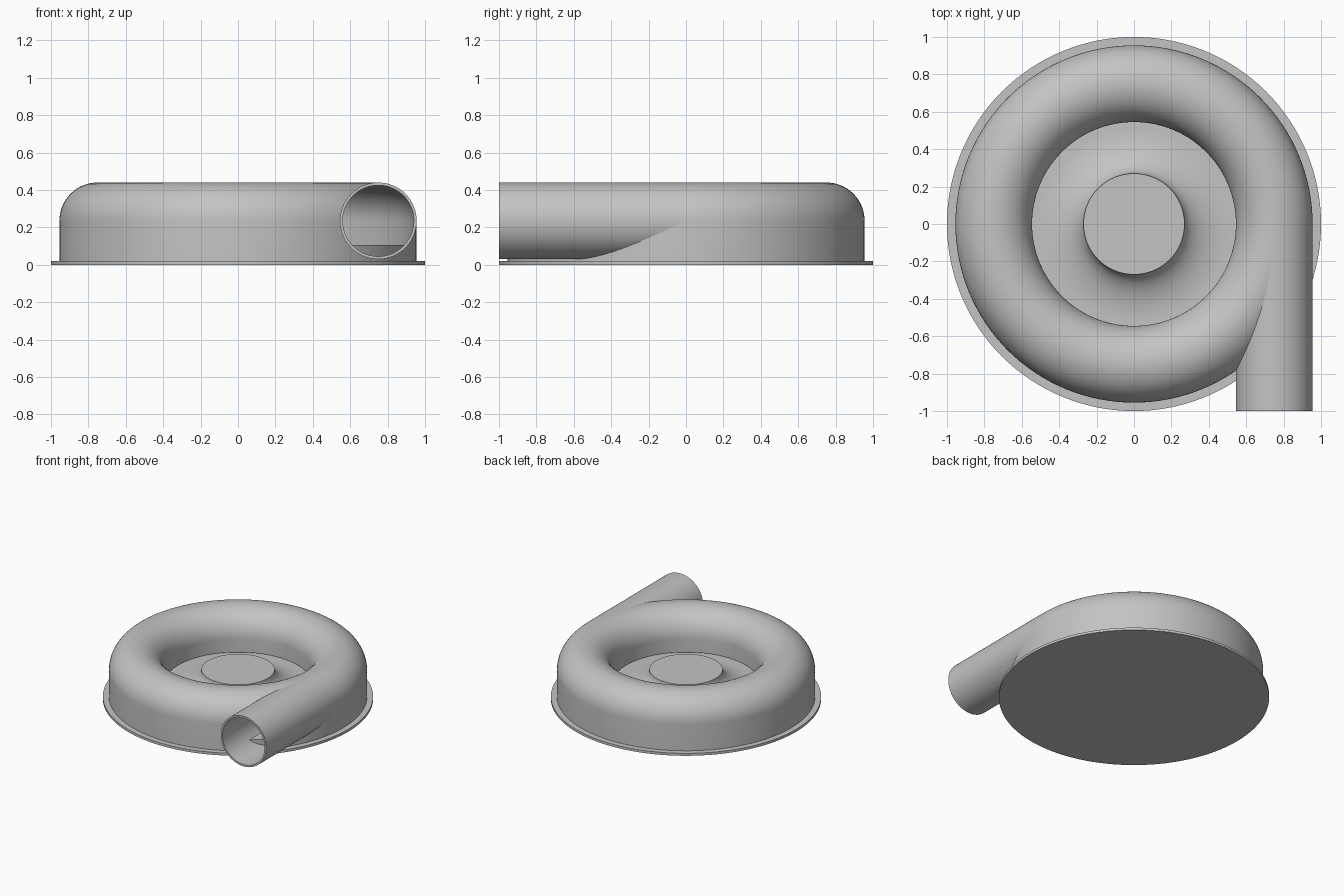
import bpy, bmesh, math
from mathutils import Matrix

cube = bpy.data.objects.get("Cube")
if cube:
    bpy.data.objects.remove(cube, do_unlink=True)

RING, TUBE, WALL, MID = 0.75, 0.205, 0.015, 0.235
PLATE, FLOOR = 0.02, 0.105

grey = bpy.data.materials.new("light grey")
grey.use_nodes = True
grey.diffuse_color = (0.55, 0.55, 0.55, 1)
grey.node_tree.nodes["Principled BSDF"].inputs["Base Color"].default_value = grey.diffuse_color


def arc(cx, cz, rx, rz, start, end, steps=24):
    """Points along an elliptical arc, angles in degrees."""
    angles = [math.radians(start + (end - start) * i / steps) for i in range(steps + 1)]
    return [(cx + rx * math.cos(a), cz + rz * math.sin(a)) for a in angles]


def lathe(name, profile, closed=False, matrix=Matrix(), sides=128):
    """Revolve a radius/height profile about z."""
    bm = bmesh.new()
    verts = [bm.verts.new((r, 0, z)) for r, z in profile]
    pairs = list(zip(verts, verts[1:]))
    if closed:
        pairs.append((verts[-1], verts[0]))
    edges = [bm.edges.new(p) for p in pairs]
    bmesh.ops.spin(bm, geom=verts + edges, cent=(0, 0, 0), axis=(0, 0, 1),
                   angle=math.tau, steps=sides, use_merge=True)
    bmesh.ops.remove_doubles(bm, verts=bm.verts, dist=1e-5)
    bmesh.ops.recalc_face_normals(bm, faces=bm.faces)
    bm.transform(matrix)
    mesh = bpy.data.meshes.new(name)
    bm.to_mesh(mesh)
    bm.free()
    mesh.materials.append(grey)
    obj = bpy.data.objects.new(name, mesh)
    bpy.context.collection.objects.link(obj)
    return obj


def smooth(obj):
    bpy.ops.object.select_all(action="DESELECT")
    obj.select_set(True)
    bpy.context.view_layer.objects.active = obj
    bpy.ops.object.shade_smooth_by_angle(angle=math.radians(30))


# Flanged base plate
base = lathe("base_plate", [(0, 0), (1, 0), (1, PLATE), (0, PLATE)])

# Raised floor flaring up into the central hub
hub = lathe("floor_and_hub",
            [(0, 0.01), (RING + TUBE - 0.005, 0.01), (RING + TUBE - 0.005, FLOOR)]
            + arc(0.52, 0.24, 0.25, 0.24 - FLOOR, 270, 180)
            + [(0, 0.24)])

# Hollow ring casing with a straight outer skirt
inner = TUBE - WALL
casing = lathe("ring_casing",
               [(RING + TUBE, 0.015)]
               + arc(RING, MID, TUBE, TUBE, 0, 180, 32)
               + [(RING - TUBE, 0.125), (RING - inner, 0.125)]
               + arc(RING, MID, inner, inner, 180, 0, 32)
               + [(RING + inner, 0.015)], closed=True)

# Outlet pipe, tangent to the ring and open at the front
place = Matrix.Translation((RING, 0, MID)) @ Matrix.Rotation(math.pi / 2, 4, "X")
pipe = lathe("outlet_pipe", [(TUBE, 0), (TUBE, 1), (inner, 1), (inner, 0)],
             closed=True, matrix=place, sides=96)

# Opening through the casing wall where the pipe enters
cutter = lathe("bore_cutter", [(0, 0), (inner + 0.003, 0), (inner + 0.003, 1.1), (0, 1.1)],
               matrix=place, sides=96)
cutter.hide_render = True
cutter.hide_viewport = True
cut = casing.modifiers.new("bore", "BOOLEAN")
cut.operation = "DIFFERENCE"
cut.solver = "EXACT"
cut.object = cutter
bpy.context.view_layer.objects.active = casing
bpy.ops.object.modifier_apply(modifier=cut.name)
bpy.data.objects.remove(cutter, do_unlink=True)

for part in (base, hub, casing, pipe):
    smooth(part)
